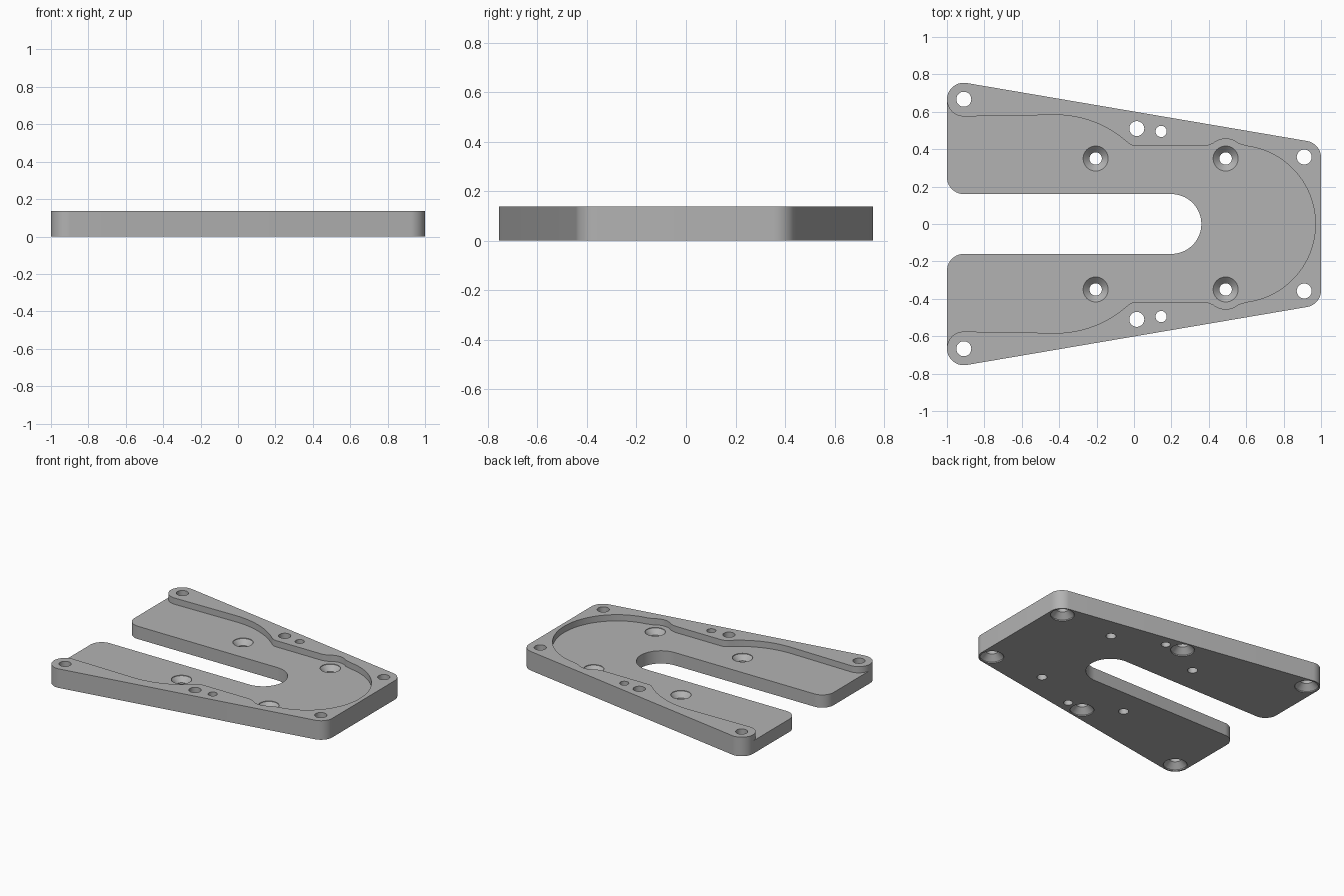
import bpy, bmesh, math

if "Cube" in bpy.data.objects:
    bpy.data.objects.remove(bpy.data.objects["Cube"])

TOP, FLOOR = 0.137, 0.092


def arc(cx, cy, r, a0, a1, n=14):
    """Points on a circular arc, angles in degrees."""
    return [(cx + r * math.cos(math.radians(a0 + (a1 - a0) * i / n)),
             cy + r * math.sin(math.radians(a0 + (a1 - a0) * i / n)))
            for i in range(n + 1)]


def mirrored(half):
    """Close a half outline by mirroring it across y = 0."""
    pts = half + [(x, -y) for x, y in reversed(half) if abs(y) > 1e-5]
    return pts


def make_object(name, bm):
    bmesh.ops.recalc_face_normals(bm, faces=bm.faces)
    mesh = bpy.data.meshes.new(name)
    bm.to_mesh(mesh)
    bm.free()
    ob = bpy.data.objects.new(name, mesh)
    bpy.context.collection.objects.link(ob)
    return ob


def prism(name, pts, z0, z1):
    bm = bmesh.new()
    face = bm.faces.new([bm.verts.new((x, y, z0)) for x, y in pts])
    ext = bmesh.ops.extrude_face_region(bm, geom=[face])
    verts = [g for g in ext["geom"] if isinstance(g, bmesh.types.BMVert)]
    bmesh.ops.translate(bm, verts=verts, vec=(0, 0, z1 - z0))
    return make_object(name, bm)


def lathe(bm, cx, cy, profile, n=40):
    """Solid of revolution about a vertical axis from (radius, z) pairs."""
    rings = [[bm.verts.new((cx + r * math.cos(2 * math.pi * i / n),
                            cy + r * math.sin(2 * math.pi * i / n), z))
              for i in range(n)] for r, z in profile]
    for a, b in zip(rings, rings[1:]):
        for i in range(n):
            j = (i + 1) % n
            bm.faces.new((a[i], a[j], b[j], b[i]))
    bm.faces.new(rings[0][::-1])
    bm.faces.new(rings[-1])


# Tapered plate outline with rounded corners and a round-ended slot
tilt = 90 - math.degrees(math.atan2(0.31, 1.82))
half = arc(0.2, 0, 0.16, 0, 90, 20)
half += arc(-0.91, 0.25, 0.09, 270, 180)
half += arc(-0.91, 0.665, 0.09, 180, tilt)
half += arc(0.91, 0.355, 0.09, tilt, 0)
plate = prism("mounting_plate", mirrored(half), 0, TOP)

# Shallow pocket, open at the left end, bulging around two screw holes
half = [(-1.1, 0.665)]
half += arc(-0.91, 0.665, 0.09, 180, 270)[1:]
half += arc(-0.42, 0.005, 0.578, 90, 49, 20)
half += [(-0.022, 0.426), (-0.005, 0.419), (0.015, 0.417), (0.37, 0.417), (0.395, 0.42)]
half += arc(0.49, 0.35, 0.105, 130, 50)
half += [(0.585, 0.422)]
half += arc(0.55, 0, 0.42, 82, 0, 30)
pocket = prism("pocket_cutter", mirrored(half), FLOOR, 0.3)

# Screw holes: sunk from below on the rim, sunk from above in the pocket
bm = bmesh.new()
for s in (1, -1):
    for x, y in ((-0.91, 0.667), (0.91, 0.358), (0.015, 0.51)):
        lathe(bm, x, s * y, [(0.078, -0.1), (0.078, 0.008), (0.04, 0.046), (0.04, 0.3)])
    lathe(bm, 0.145, s * 0.495, [(0.03, -0.1), (0.03, 0.3)])
    for x in (-0.205, 0.49):
        lathe(bm, x, s * 0.35, [(0.033, -0.1), (0.033, 0.054), (0.067, 0.088), (0.067, 0.3)])
holes = make_object("hole_cutter", bm)

# Cut, then remove the cutters
bpy.context.view_layer.objects.active = plate
plate.select_set(True)
for cutter in (pocket, holes):
    cutter.hide_render = True
    mod = plate.modifiers.new(cutter.name, "BOOLEAN")
    mod.operation, mod.solver, mod.object = "DIFFERENCE", "EXACT", cutter
    bpy.ops.object.modifier_apply(modifier=mod.name)
    bpy.data.objects.remove(cutter)

# Colour and shading
grey = bpy.data.materials.new("plain grey")
grey.diffuse_color = (0.45, 0.45, 0.45, 1)
grey.use_nodes = True
grey.node_tree.nodes["Principled BSDF"].inputs["Base Color"].default_value = grey.diffuse_color
plate.data.materials.clear()
plate.data.materials.append(grey)
bpy.ops.object.shade_smooth_by_angle(angle=math.radians(30))
